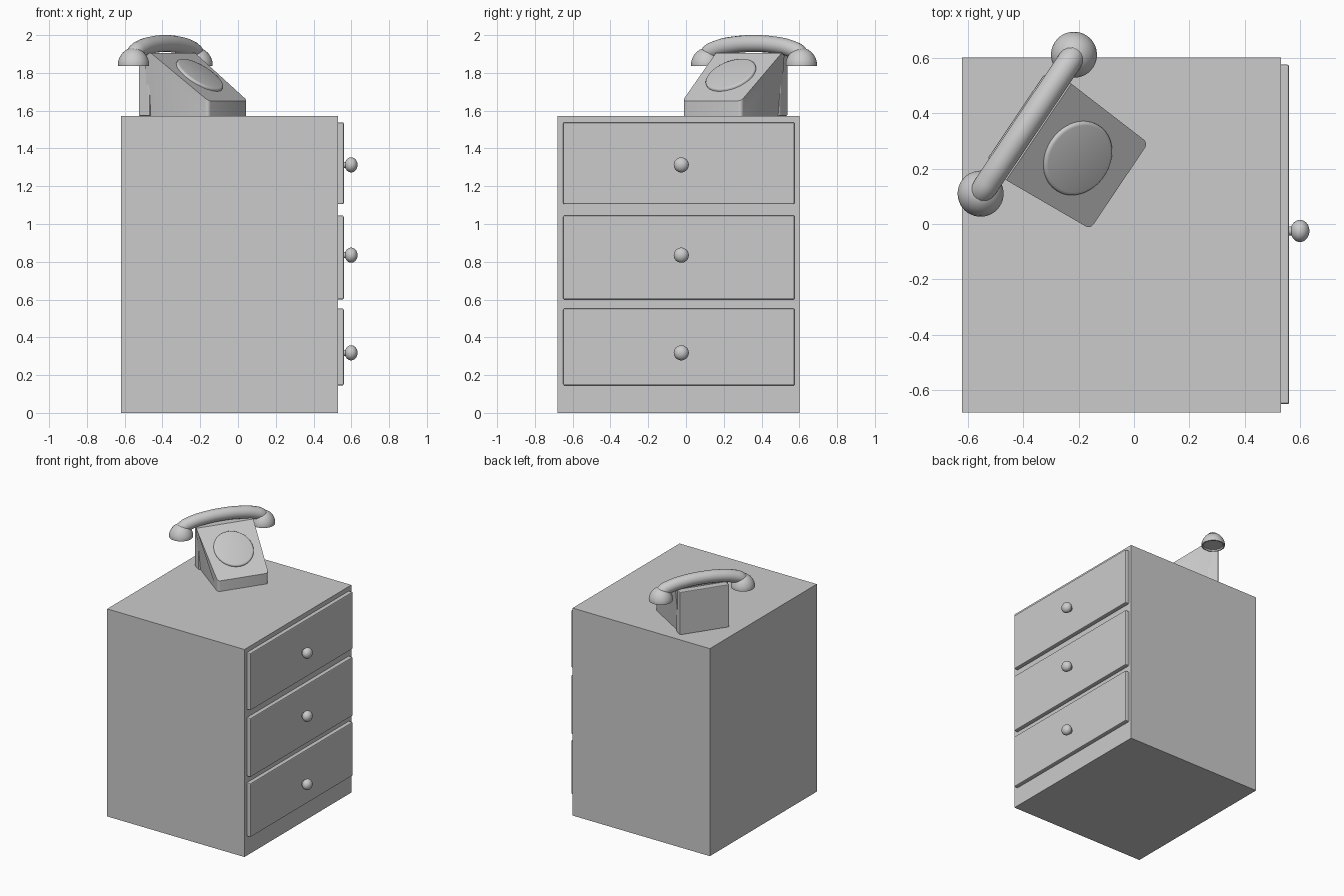
import bpy, bmesh, math
from mathutils import Matrix, Vector

if "Cube" in bpy.data.objects:
    bpy.data.objects.remove(bpy.data.objects["Cube"])

# Telephone frame: local x = towards dial front, local y = along the handset
PHONE = Matrix.Translation((-0.385, 0.36, 0)) @ Matrix.Rotation(math.radians(-33.9), 4, 'Z')


def add_mesh(name, bm, matrix=Matrix(), smooth=None, bevel=0, segments=2):
    if bevel:
        bmesh.ops.bevel(bm, geom=bm.edges[:], offset=bevel, segments=segments,
                        profile=0.5, affect='EDGES')
    bmesh.ops.recalc_face_normals(bm, faces=bm.faces)
    me = bpy.data.meshes.new(name)
    bm.to_mesh(me)
    bm.free()
    me.transform(matrix)
    ob = bpy.data.objects.new(name, me)
    bpy.context.collection.objects.link(ob)
    if smooth:
        bpy.ops.object.select_all(action='DESELECT')
        ob.select_set(True)
        bpy.context.view_layer.objects.active = ob
        bpy.ops.object.shade_smooth_by_angle(angle=math.radians(smooth))
    return ob


def box(name, lo, hi, matrix=Matrix(), bevel=0):
    bm = bmesh.new()
    bmesh.ops.create_cube(bm, size=1)
    for v in bm.verts:
        v.co = [(a + b) / 2 + c * (b - a) for a, b, c in zip(lo, hi, v.co)]
    return add_mesh(name, bm, matrix, bevel=bevel)


def lathe(name, profile, matrix, steps=40):
    """Revolve (radius, height) points about local z."""
    bm = bmesh.new()
    verts = [bm.verts.new((r, 0, z)) for r, z in profile]
    edges = [bm.edges.new(p) for p in zip(verts, verts[1:])]
    bmesh.ops.spin(bm, geom=verts + edges, cent=(0, 0, 0), axis=(0, 0, 1),
                   angle=math.tau, steps=steps, use_merge=True)
    bmesh.ops.remove_doubles(bm, verts=bm.verts, dist=1e-5)
    return add_mesh(name, bm, matrix, smooth=40)


# Cabinet
box("cabinet", (-0.62, -0.68, 0), (0.53, 0.60, 1.572))

# Drawers with round knobs
ball = [(0.040 * math.sin(a), 0.039 - 0.034 * math.cos(a))
        for a in (math.pi * i / 14 for i in range(2, 15))]
knob_profile = [(0.016, -0.005), (0.016, 0.008)] + ball
drawers = [(0.145, 0.552, 0.318), (0.60, 1.045, 0.835), (1.105, 1.538, 1.313)]
for i, (z0, z1, zk) in enumerate(drawers, 1):
    box(f"drawer_front_{i}", (0.51, -0.65, z0), (0.56, 0.575, z1), bevel=0.007)
    lathe(f"drawer_knob_{i}", knob_profile,
          Matrix.Translation((0.56, -0.025, zk)) @ Matrix.Rotation(math.pi / 2, 4, 'Y'), 28)

# Telephone body: sloped wedge, (x, z, half width) around the side profile
side = [(0.0, 1.572, 0.166), (0.40, 1.572, 0.187), (0.40, 1.652, 0.187),
        (0.05, 1.905, 0.210), (0.0, 1.905, 0.195)]
bm = bmesh.new()
left = [bm.verts.new((x, -w, z)) for x, z, w in side]
right = [bm.verts.new((x, w, z)) for x, z, w in side]
bm.faces.new(left)
bm.faces.new(right)
for i in range(len(side)):
    j = (i + 1) % len(side)
    bm.faces.new((left[i], left[j], right[j], right[i]))
corners = [bm.edges.get((s[1], s[2])) for s in (left, right)]
bmesh.ops.bevel(bm, geom=corners, offset=0.02, segments=4, profile=0.5, affect='EDGES')
add_mesh("telephone_body", bm, PHONE, smooth=25)

# Back block of the telephone
box("telephone_back", (-0.05, -0.181, 1.572), (0.02, 0.181, 1.895), PHONE, 0.005)

# Dial lying on the slope
tilt = math.atan2(1.905 - 1.652, 0.35)
lathe("telephone_dial", [(0.14, -0.01), (0.14, 0.008), (0.136, 0.013), (0.128, 0.015), (0, 0.015)],
      PHONE @ Matrix.Translation((0.217, 0, 1.784)) @ Matrix.Rotation(tilt, 4, 'Y'), 48)

# Handset grip: arched tube
curve = bpy.data.curves.new("handset_grip", 'CURVE')
curve.dimensions = '3D'
curve.bevel_depth = 0.045
curve.bevel_resolution = 6
curve.resolution_u = 10
curve.use_fill_caps = True
half = [(0.302, 1.872), (0.285, 1.905), (0.235, 1.928), (0.12, 1.949)]
path = [(-v, z) for v, z in half] + [(0, 1.955)] + half[::-1]
spline = curve.splines.new('BEZIER')
spline.bezier_points.add(len(path) - 1)
for p, (v, z) in zip(spline.bezier_points, path):
    p.co = PHONE @ Vector((0, v, z))
    p.handle_left_type = p.handle_right_type = 'AUTO'
grip = bpy.data.objects.new("handset_grip", curve)
bpy.context.collection.objects.link(grip)
bpy.ops.object.select_all(action='DESELECT')
grip.select_set(True)
bpy.context.view_layer.objects.active = grip
bpy.ops.object.convert(target='MESH')
bpy.ops.object.shade_smooth_by_angle(angle=math.radians(40))

# Ear and mouth caps: domes with slightly recessed undersides
cap = [(0, 1.846), (0.068, 1.846), (0.074, 1.836), (0.082, 1.837), (0.083, 1.848),
       (0.080, 1.866), (0.071, 1.888), (0.057, 1.907), (0.038, 1.922), (0.02, 1.929), (0, 1.931)]
for name, s in (("ear_cap", 1), ("mouth_cap", -1)):
    lathe(name, cap, PHONE @ Matrix.Translation((0, s * 0.302, 0)))
